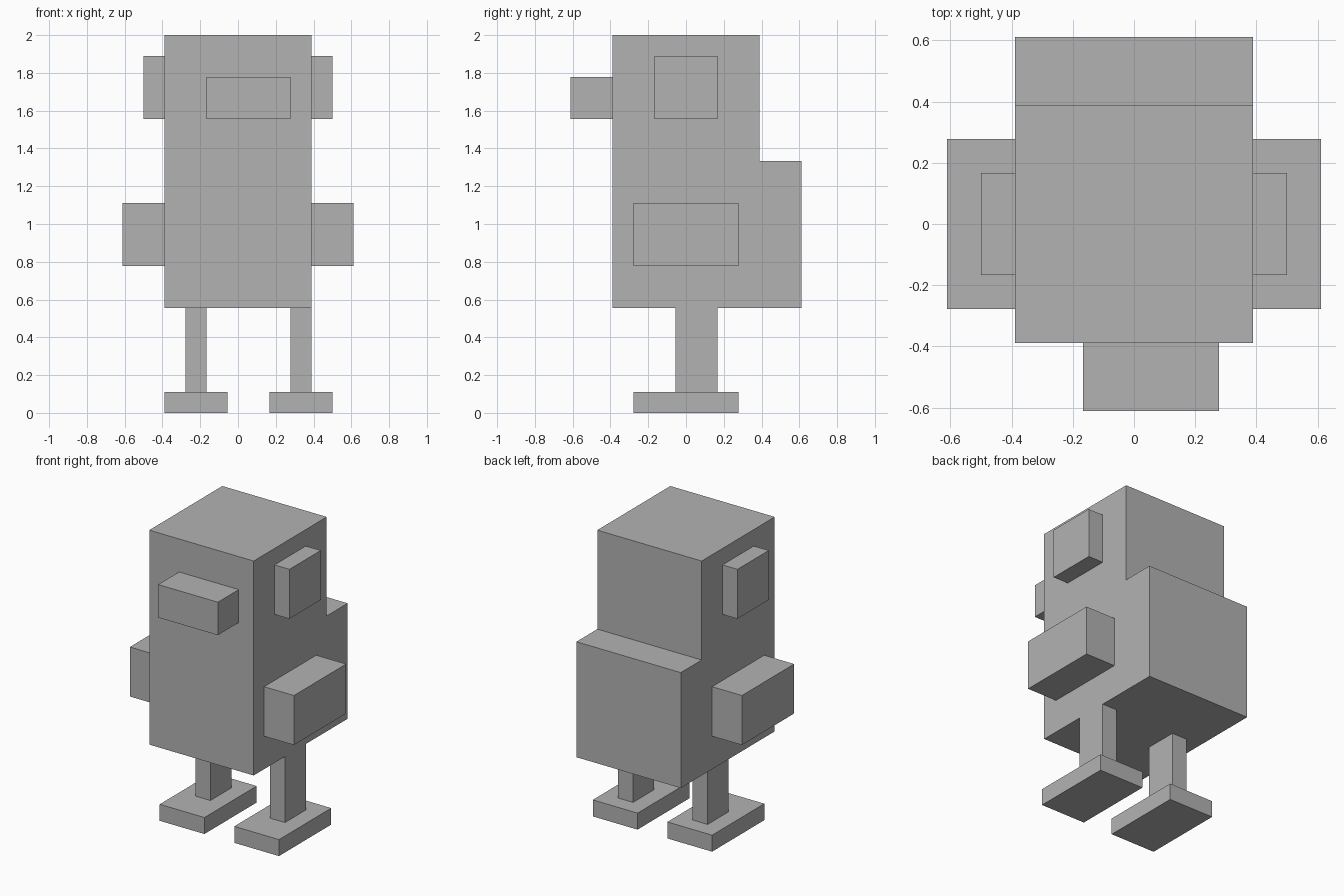
import bpy
import bmesh

U = 1 / 18  # modelling grid: the figure is 36 grid steps tall

default_cube = bpy.data.objects.get("Cube")
if default_cube:
    bpy.data.objects.remove(default_cube, do_unlink=True)

grey = bpy.data.materials.new("plain_grey")
grey.use_nodes = True
colour = (0.45, 0.45, 0.45, 1)
grey.diffuse_color = colour
grey.node_tree.nodes["Principled BSDF"].inputs["Base Color"].default_value = colour


def prism(name, profile, x0, x1):
    """Extrude a (y, z) outline along x, in grid steps."""
    bm = bmesh.new()
    face = bm.faces.new([bm.verts.new((x0 * U, y * U, z * U)) for y, z in profile])
    side = bmesh.ops.extrude_face_region(bm, geom=[face])
    moved = [v for v in side["geom"] if isinstance(v, bmesh.types.BMVert)]
    bmesh.ops.translate(bm, verts=moved, vec=((x1 - x0) * U, 0, 0))
    bmesh.ops.recalc_face_normals(bm, faces=bm.faces)
    mesh = bpy.data.meshes.new(name)
    bm.to_mesh(mesh)
    bm.free()
    mesh.materials.append(grey)
    obj = bpy.data.objects.new(name, mesh)
    bpy.context.collection.objects.link(obj)
    return obj


def box(name, x, y, z):
    """Box from its (low, high) range on each axis."""
    outline = [(y[0], z[0]), (y[1], z[0]), (y[1], z[1]), (y[0], z[1])]
    return prism(name, outline, *x)


# Body and head in one block, with the lower back stepped out
prism("body", [(-7, 10), (11, 10), (11, 24), (7, 24), (7, 36), (-7, 36)], -7, 7)

# Off-centre snout
box("snout", (-3, 5), (-11, -7), (28, 32))

# Ears and arms on both sides
for side, s in (("left", 1), ("right", -1)):
    box(side + "_ear", sorted((7 * s, 9 * s)), (-3, 3), (28, 34))
    box(side + "_arm", sorted((7 * s, 11 * s)), (-5, 5), (14, 20))

# Legs and feet, shifted slightly towards the left
for side, x in (("left", 6), ("right", -4)):
    box(side + "_leg", (x - 1, x + 1), (-1, 3), (2, 10))
    box(side + "_foot", (x - 3, x + 3), (-5, 5), (0, 2))
